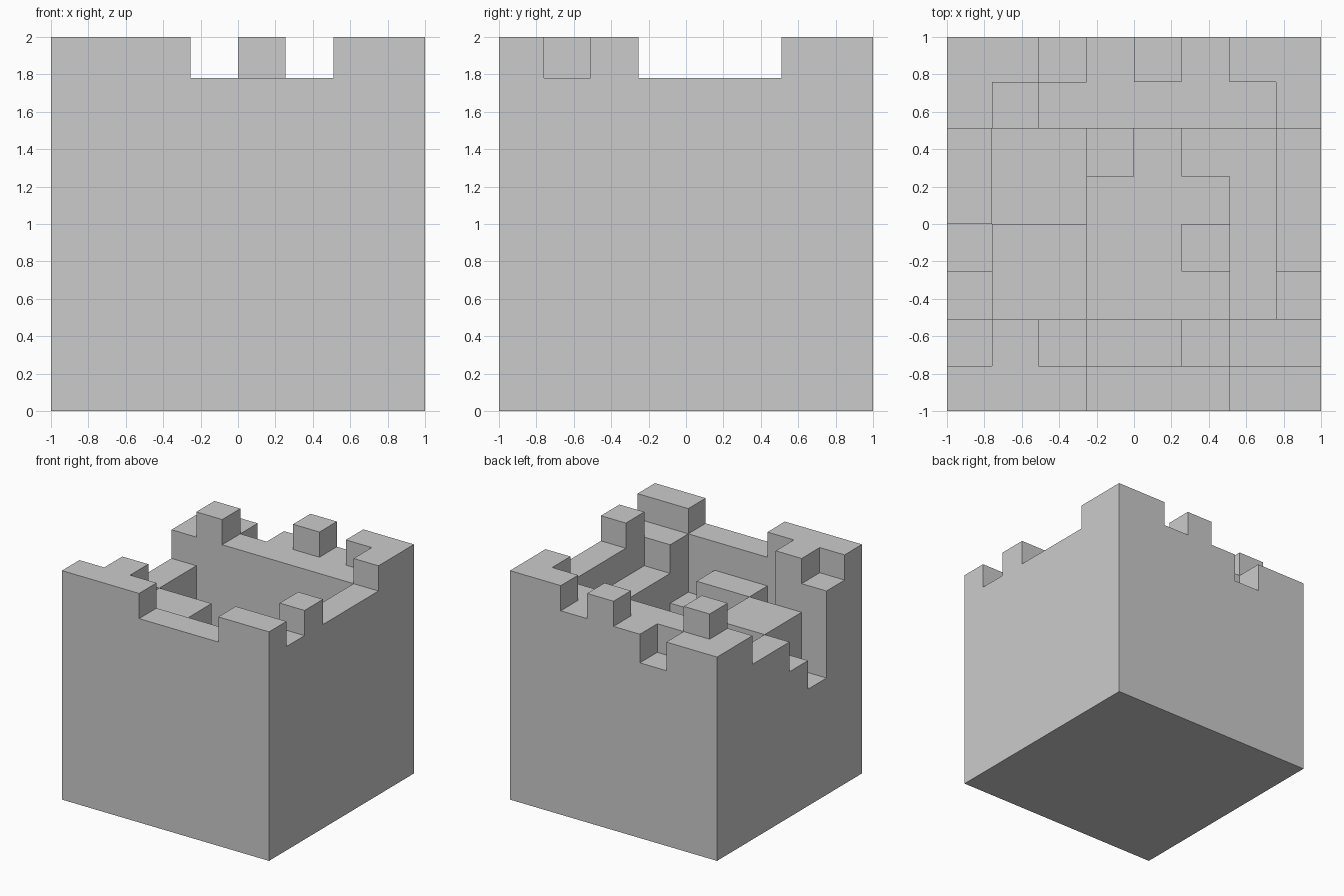
import bpy, bmesh, math

if "Cube" in bpy.data.objects:
    bpy.data.objects.remove(bpy.data.objects["Cube"])

# Block layers: plan grid lines and layer heights
GRID = [-1, -0.76, -0.51, -0.255, 0, 0.255, 0.51, 0.76, 1]
LEVELS = [0, 0.25, 0.51, 0.76, 1.02, 1.27, 1.53, 1.78, 2]

# Number of stacked blocks per cell, back row first, left to right
PLAN = [
    "77678788",
    "78777778",
    "64453667",
    "64433367",
    "56633567",
    "46633368",
    "78466577",
    "88877788",
]
ROWS = PLAN[::-1]


def solid(i, j, k):
    return 0 <= i < 8 and 0 <= j < 8 and 0 <= k < int(ROWS[j][i])


def block_face(bm, cell, axis, side):
    """Add the quad on one side of a block, wound outwards."""
    u, v = (axis + 1) % 3, (axis + 2) % 3
    ring = [(0, 0), (1, 0), (1, 1), (0, 1)]
    if side == 0:
        ring.reverse()
    verts = []
    for a, b in ring:
        c = list(cell)
        c[axis] += side
        c[u] += a
        c[v] += b
        verts.append(bm.verts.new((GRID[c[0]], GRID[c[1]], LEVELS[c[2]])))
    bm.faces.new(verts)


# Outer skin of the stacked blocks
bm = bmesh.new()
for i in range(8):
    for j in range(8):
        for k in range(int(ROWS[j][i])):
            for axis in range(3):
                for side in (0, 1):
                    n = [i, j, k]
                    n[axis] += 2 * side - 1
                    if not solid(*n):
                        block_face(bm, (i, j, k), axis, side)

# Weld the blocks and merge coplanar faces
bmesh.ops.remove_doubles(bm, verts=bm.verts, dist=0.001)
bmesh.ops.dissolve_limit(bm, angle_limit=math.radians(1),
                         verts=bm.verts, edges=bm.edges)

mesh = bpy.data.meshes.new("ruined_block_tower")
bm.to_mesh(mesh)
bm.free()
bpy.context.collection.objects.link(bpy.data.objects.new("ruined_block_tower", mesh))
